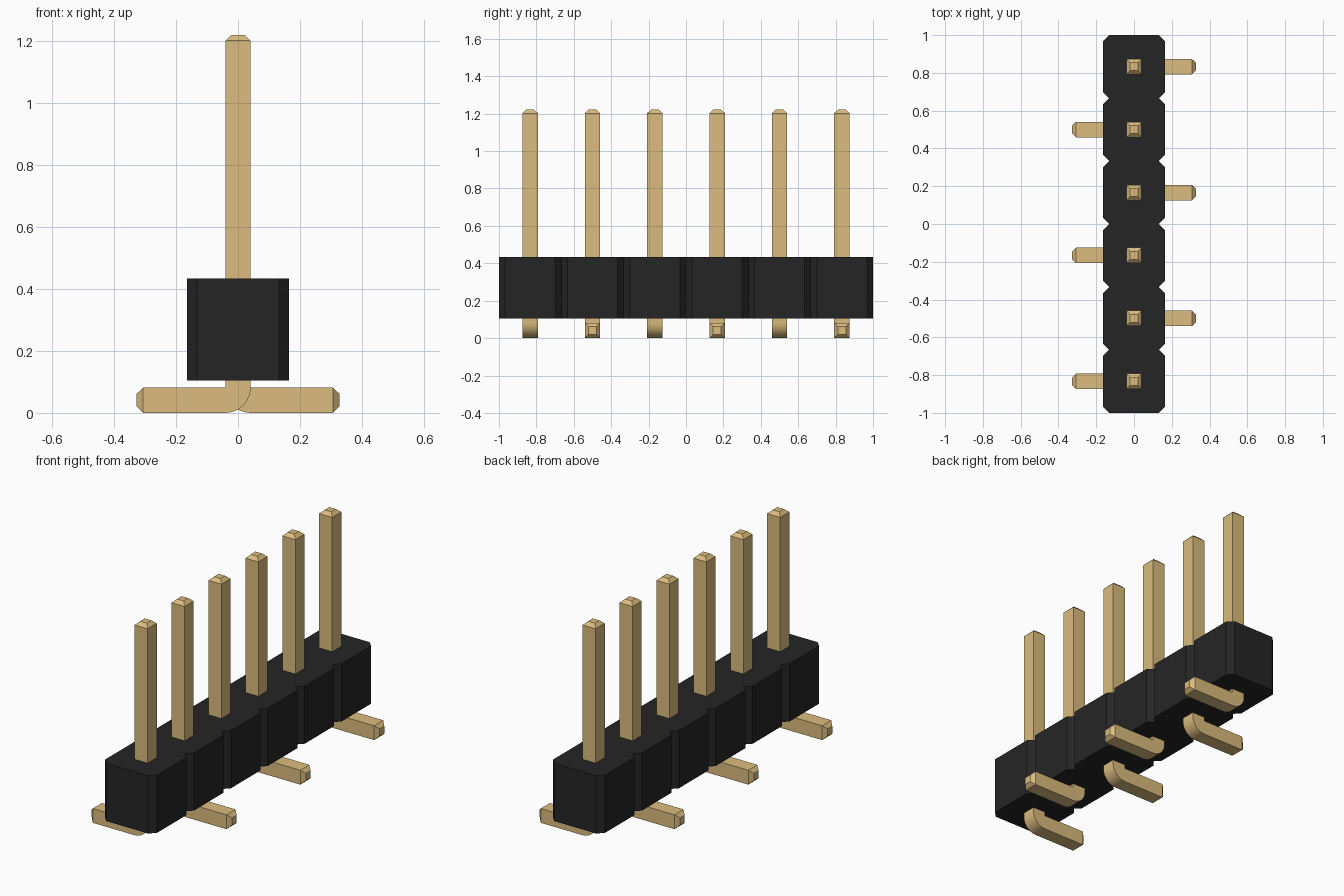
import bpy, bmesh, math

cube = bpy.data.objects.get("Cube")
if cube:
    bpy.data.objects.remove(cube, do_unlink=True)

PINS = 6
PITCH = 2 / PINS
HALF = 0.041       # half thickness of a pin
TIP = 0.021        # half thickness of its blunt tip
PIN_TOP, LEG_END = 1.221, 0.327
BODY_LOW, BODY_HIGH = 0.104, 0.434
BODY_X, CHAMFER = 0.165, 0.033


def make_material(name, rgb):
    mat = bpy.data.materials.new(name)
    mat.use_nodes = True
    mat.diffuse_color = (*rgb, 1)
    mat.node_tree.nodes["Principled BSDF"].inputs["Base Color"].default_value = (*rgb, 1)
    return mat


def make_object(name, bm, mat):
    bmesh.ops.recalc_face_normals(bm, faces=bm.faces)
    mesh = bpy.data.meshes.new(name)
    bm.to_mesh(mesh)
    bm.free()
    mesh.materials.append(mat)
    obj = bpy.data.objects.new(name, mesh)
    bpy.context.collection.objects.link(obj)
    return obj


black = make_material("black plastic", (0.0194, 0.0187, 0.0187))
gold = make_material("gold metal", (0.708, 0.504, 0.210))


def make_housing():
    # One chamfered cell per pin; neighbouring chamfers form the V notches
    right = []
    for i in range(PINS):
        y = -1 + i * PITCH
        right += [(BODY_X - CHAMFER, y), (BODY_X, y + CHAMFER),
                  (BODY_X, y + PITCH - CHAMFER)]
    right.append((BODY_X - CHAMFER, 1))
    outline = right + [(-x, y) for x, y in reversed(right)]
    bm = bmesh.new()
    base = bm.faces.new([bm.verts.new((x, y, BODY_LOW)) for x, y in outline])
    top = bmesh.ops.extrude_face_region(bm, geom=[base], use_keep_orig=True)
    verts = [g for g in top["geom"] if isinstance(g, bmesh.types.BMVert)]
    bmesh.ops.translate(bm, verts=verts, vec=(0, 0, BODY_HIGH - BODY_LOW))
    return make_object("housing", bm, black)


def make_pin(name, y, side):
    # Stations along the pin: x, z, bend angle, half thickness
    stations = [(0, PIN_TOP, 0, TIP), (0, PIN_TOP - 0.019, 0, HALF)]
    steps = 10
    for i in range(steps + 1):
        a = math.pi / 2 * i / steps
        stations.append((HALF * (1 - math.cos(a)), HALF * (2 - math.sin(a)), a, HALF))
    stations += [(LEG_END - 0.021, HALF, math.pi / 2, HALF),
                 (LEG_END, HALF, math.pi / 2, TIP)]
    bm = bmesh.new()
    rings = []
    for x, z, a, h in stations:
        nx, nz = -math.cos(a), -math.sin(a)
        rings.append([bm.verts.new((side * (x + u * h * nx), y + v * h, z + u * h * nz))
                      for u, v in ((-1, -1), (1, -1), (1, 1), (-1, 1))])
    for r, s in zip(rings, rings[1:]):
        for k in range(4):
            j = (k + 1) % 4
            bm.faces.new((r[k], r[j], s[j], s[k]))
    bm.faces.new(rings[0])
    bm.faces.new(rings[-1])
    # The inner corner of the bend is sharp, so its points merge
    bmesh.ops.remove_doubles(bm, verts=bm.verts, dist=1e-5)
    return make_object(name, bm, gold)


make_housing()

# Pins with feet alternating to either side
pins = [make_pin(f"pin_{i + 1}", -1 + PITCH * (i + 0.5), 1 if i % 2 else -1)
        for i in range(PINS)]

# Smooth the bends, keep the edges crisp
bpy.ops.object.select_all(action='DESELECT')
for pin in pins:
    pin.select_set(True)
bpy.context.view_layer.objects.active = pins[0]
bpy.ops.object.shade_smooth_by_angle(angle=math.radians(25))
